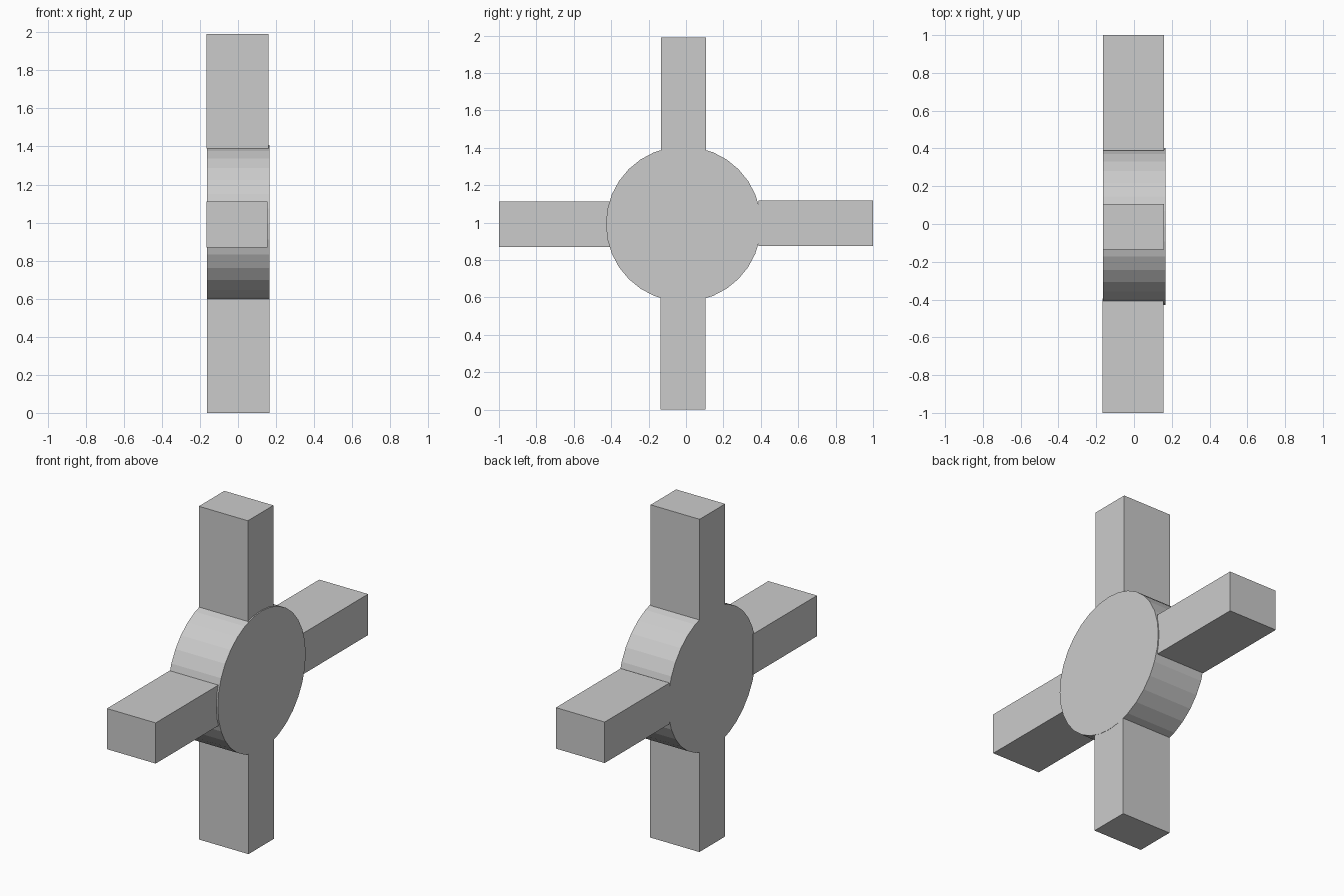
import bpy
import math

if "Cube" in bpy.data.objects:
    bpy.data.objects.remove(bpy.data.objects["Cube"])

HUB_Y, HUB_Z, HUB_R = -0.013, 0.992, 0.415


def box(name, x, y, z):
    """Box spanning the given (min, max) ranges."""
    bpy.ops.mesh.primitive_cube_add(size=1, location=[sum(r) / 2 for r in (x, y, z)])
    ob = bpy.context.object
    ob.name = name
    ob.scale = [r[1] - r[0] for r in (x, y, z)]
    bpy.ops.object.transform_apply(location=False, rotation=False, scale=True)
    return ob


# Round hub, axis along x
bpy.ops.mesh.primitive_cylinder_add(vertices=32, radius=HUB_R, depth=0.329,
                                    location=(0.0015, HUB_Y, HUB_Z),
                                    rotation=(0, math.pi / 2, 0))
bpy.context.object.name = "hub"

# Four spokes, each set very slightly off from the hub faces
box("top_spoke", (-0.165, 0.159), (-0.134, 0.107), (1.388, 1.99))
box("bottom_spoke", (-0.162, 0.1645), (-0.136, 0.105), (0.0, 0.598))
box("front_spoke", (-0.166, 0.156), (-1.0, -0.395), (0.869, 1.112))
box("back_spoke", (-0.163, 0.160), (0.388, 1.0), (0.874, 1.119))
